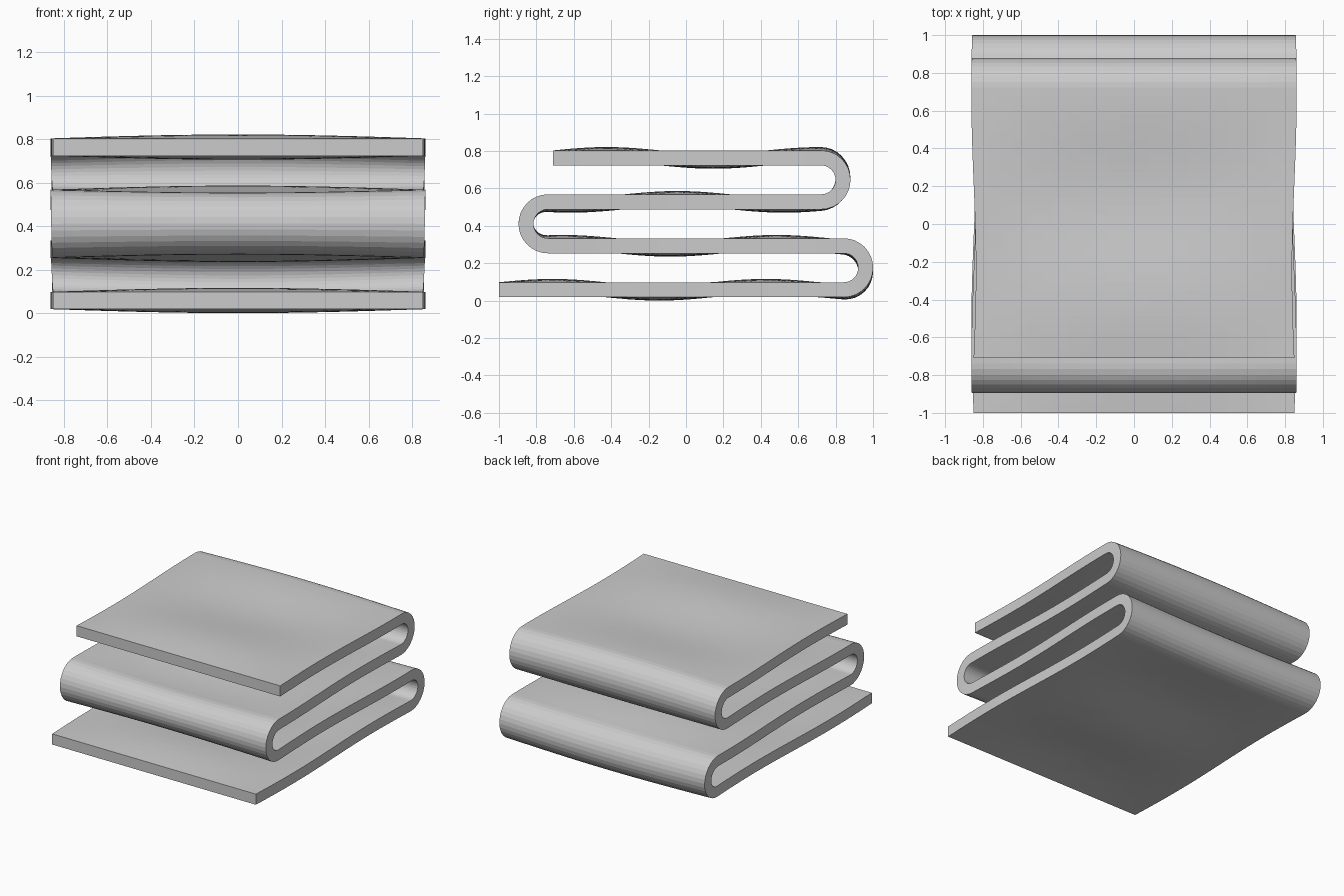
import bpy, bmesh
from math import sin, cos, pi
from mathutils import Vector

cube = bpy.data.objects.get("Cube")
if cube:
    bpy.data.objects.remove(cube)

THICK, GAP, FIRST = 0.08, 0.235, 0.06
RADIUS = GAP / 2
HALF_WIDTH = 0.849
COLUMNS, RUN_STEPS, BEND_STEPS = 24, 32, 16
# y where each flat run starts or ends, following the sheet upward
TURNS = [-1.0, 0.843, -0.738, 0.722, -0.71]

mat = bpy.data.materials.new("grey cloth")
mat.use_nodes = True
grey = (0.6, 0.6, 0.6, 1)
mat.diffuse_color = grey
mat.node_tree.nodes["Principled BSDF"].inputs["Base Color"].default_value = grey


def folded_path():
    """Centre line of the sheet as (y, z, normal y, normal z, length so far)."""
    path, dist = [], 0.0
    for k in range(4):
        a, b = TURNS[k], TURNS[k + 1]
        way = 1 if b > a else -1
        z = FIRST + k * GAP
        for i in range(RUN_STEPS + 1):
            t = i / RUN_STEPS
            path.append((a + (b - a) * t, z, 0, way, dist + abs(b - a) * t))
        dist += abs(b - a)
        if k < 3:
            for i in range(1, BEND_STEPS):
                ang = pi * i / BEND_STEPS
                path.append((b + way * RADIUS * sin(ang),
                             z + RADIUS * (1 - cos(ang)),
                             -sin(ang), way * cos(ang),
                             dist + RADIUS * ang))
            dist += pi * RADIUS
    return path, dist


path, total = folded_path()
bm = bmesh.new()


def surface(side):
    """One skin of the sheet, with gentle ripples and a wavering width."""
    rows = []
    for y, z, ny, nz, s in path:
        u = s / total
        half = HALF_WIDTH + 0.012 * sin(8 * pi * u)
        row = []
        for j in range(COLUMNS + 1):
            v = 2 * j / COLUMNS - 1
            ripple = 0.018 * sin(13 * pi * u) * cos(v * pi / 2)
            off = side * THICK / 2
            row.append(bm.verts.new(Vector((v * half, y + ny * off,
                                            z + nz * off + ripple))))
        rows.append(row)
    for r0, r1 in zip(rows, rows[1:]):
        for j in range(COLUMNS):
            bm.faces.new((r0[j], r0[j + 1], r1[j + 1], r1[j]))
    return rows


def strip(a, b):
    """Close the rim between two matching edges."""
    for i in range(len(a) - 1):
        bm.faces.new((a[i], a[i + 1], b[i + 1], b[i]))


upper, lower = surface(1), surface(-1)
for end in (0, -1):
    strip(upper[end], lower[end])
    strip([r[end] for r in upper], [r[end] for r in lower])
bmesh.ops.recalc_face_normals(bm, faces=bm.faces)

# Rest the lowest ripple on the ground
low = min(v.co.z for v in bm.verts)
bmesh.ops.translate(bm, verts=bm.verts, vec=(0, 0, -low))

mesh = bpy.data.meshes.new("folded_sheet")
bm.to_mesh(mesh)
bm.free()
mesh.materials.append(mat)
sheet = bpy.data.objects.new("folded_sheet", mesh)
bpy.context.collection.objects.link(sheet)
